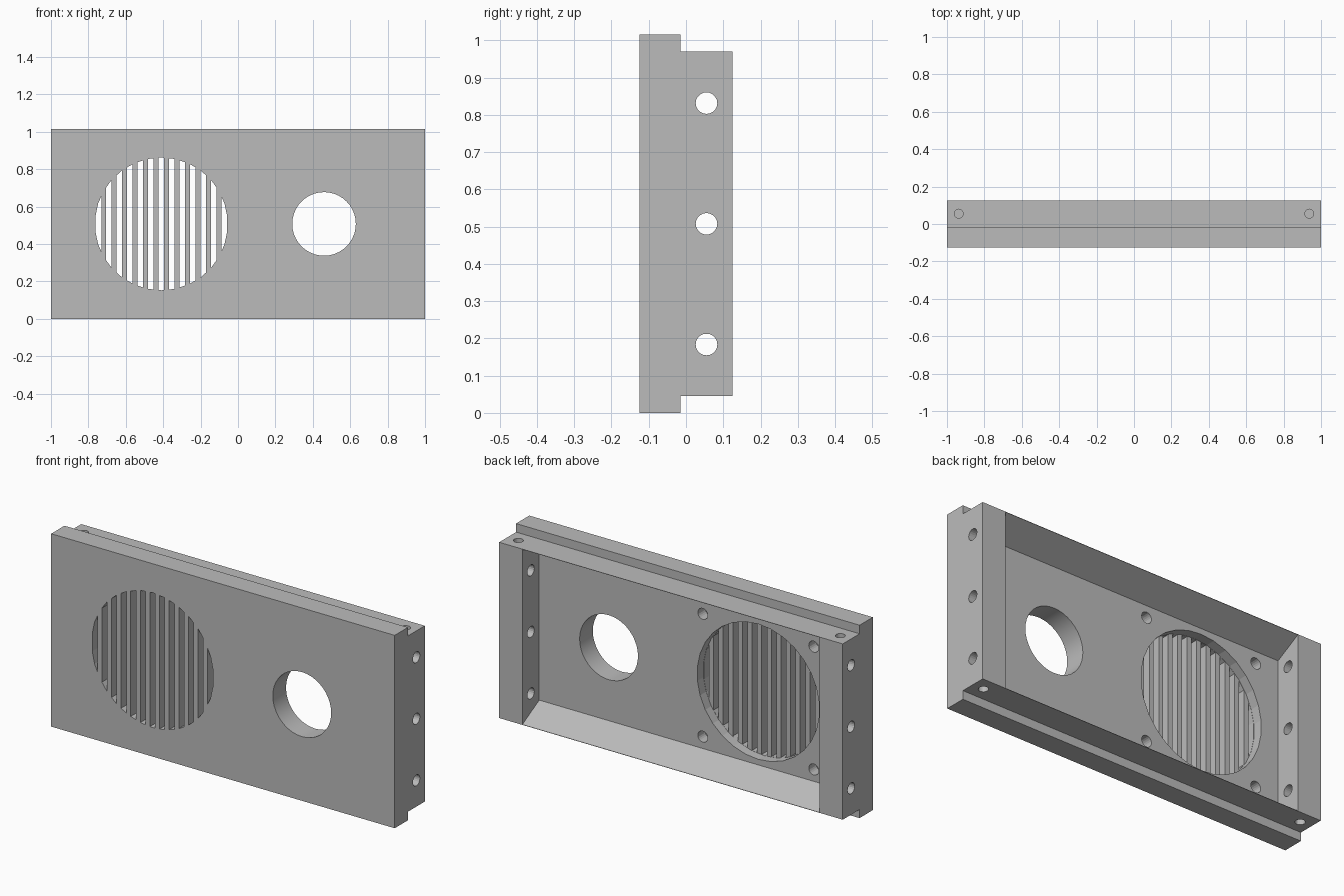
import bpy, bmesh, math
from mathutils import Matrix, Vector

cube = bpy.data.objects.get("Cube")
if cube:
    bpy.data.objects.remove(cube, do_unlink=True)

grey = bpy.data.materials.new("plain grey")
grey.use_nodes = True
GREY = (0.5, 0.5, 0.5, 1)
grey.diffuse_color = GREY
grey.node_tree.nodes["Principled BSDF"].inputs["Base Color"].default_value = GREY


def finish(name, bm):
    bmesh.ops.recalc_face_normals(bm, faces=bm.faces[:])
    mesh = bpy.data.meshes.new(name)
    bm.to_mesh(mesh)
    bm.free()
    mesh.materials.append(grey)
    obj = bpy.data.objects.new(name, mesh)
    bpy.context.scene.collection.objects.link(obj)
    return obj


def prism(name, profile, half):
    """Extrude a (y, z) profile along x from -half to half."""
    bm = bmesh.new()
    face = bm.faces.new([bm.verts.new((-half, y, z)) for y, z in profile])
    out = bmesh.ops.extrude_face_region(bm, geom=[face])
    moved = [v for v in out["geom"] if isinstance(v, bmesh.types.BMVert)]
    bmesh.ops.translate(bm, verts=moved, vec=(2 * half, 0, 0))
    return finish(name, bm)


def cylinders(name, centres, axis, radius, length, sides):
    """Several equal cylinders along one axis, as one object."""
    turn = Vector((0, 0, 1)).rotation_difference(Vector(axis)).to_matrix().to_4x4()
    bm = bmesh.new()
    for c in centres:
        bmesh.ops.create_cone(bm, cap_ends=True, segments=sides, radius1=radius,
                              radius2=radius, depth=length,
                              matrix=Matrix.Translation(c) @ turn)
    return finish(name, bm)


def boolean(target, tool, operation="DIFFERENCE"):
    """Apply a boolean and discard its tool."""
    tool.hide_render = True
    mod = target.modifiers.new("cut", "BOOLEAN")
    mod.solver = "EXACT"
    mod.operation = operation
    mod.object = tool
    graph = bpy.context.evaluated_depsgraph_get()
    mesh = bpy.data.meshes.new_from_object(target.evaluated_get(graph))
    target.modifiers.clear()
    target.data = mesh
    bpy.data.objects.remove(tool, do_unlink=True)


FRONT, STEP, BACK = -0.125, -0.015, 0.125
LOW, HIGH, TOP = 0.045, 0.97, 1.015
MID = TOP / 2
GRILLE_X, GRILLE_R = -0.41, 0.355
SIDES = (-1, 1)

# Stepped body: front plate with a narrower frame behind
body = prism("speaker_panel", [(FRONT, 0), (STEP, 0), (STEP, LOW), (BACK, LOW),
                               (BACK, HIGH), (STEP, HIGH), (STEP, TOP), (FRONT, TOP)], 1)

# Rear pocket with sloping top and bottom, leaving the end blocks
slope = 0.075 / (BACK - STEP)
over = 0.05
rim = LOW + 0.002
boolean(body, prism("pocket", [(STEP, rim + 0.075), (STEP, TOP - rim - 0.075),
                               (BACK + over, TOP - rim + slope * over),
                               (BACK + over, rim - slope * over)], 0.865))

# Round opening through the plate
boolean(body, cylinders("round_opening", [(0.46, FRONT, MID)], (0, 1, 0), 0.17, 0.5, 40))

# Speaker recess from the rear, with slots through the front
recess_floor = STEP - 0.05
boolean(body, cylinders("speaker_recess", [(GRILLE_X, recess_floor + 0.1, MID)],
                        (0, 1, 0), GRILLE_R + 0.001, 0.2, 30))
bm = bmesh.new()
for i in range(-6, 7):
    place = Matrix.Translation((GRILLE_X + 0.056 * i, FRONT, MID))
    bmesh.ops.create_cube(bm, size=1, matrix=place @ Matrix.Diagonal((0.03, 0.16, 0.9, 1)))
slots = finish("grille_slots", bm)
boolean(slots, cylinders("slot_limit", [(GRILLE_X, FRONT, MID)], (0, 1, 0),
                         GRILLE_R, 0.4, 30), "INTERSECT")
boolean(body, slots)

# Blind screw holes around the speaker
corners = [(GRILLE_X + 0.323 * sx, STEP, MID + 0.323 * sz) for sx in SIDES for sz in SIDES]
boolean(body, cylinders("speaker_screw_holes", corners, (0, 1, 0), 0.029, 0.12, 20))

# Three cross holes through each end block
ends = [(0.935 * s, 0.055, MID + 0.324 * k) for s in SIDES for k in (-1, 0, 1)]
boolean(body, cylinders("end_holes", ends, (1, 0, 0), 0.029, 0.3, 20))

# Blind holes in the top and bottom of the end blocks
caps = [(0.937 * s, 0.055, z) for s in SIDES for z in (LOW, HIGH)]
boolean(body, cylinders("top_bottom_holes", caps, (0, 0, 1), 0.024, 0.18, 20))

# Smooth the hole walls while keeping flat faces crisp
bpy.ops.object.select_all(action="DESELECT")
body.select_set(True)
bpy.context.view_layer.objects.active = body
bpy.ops.object.shade_smooth_by_angle(angle=math.radians(10))
